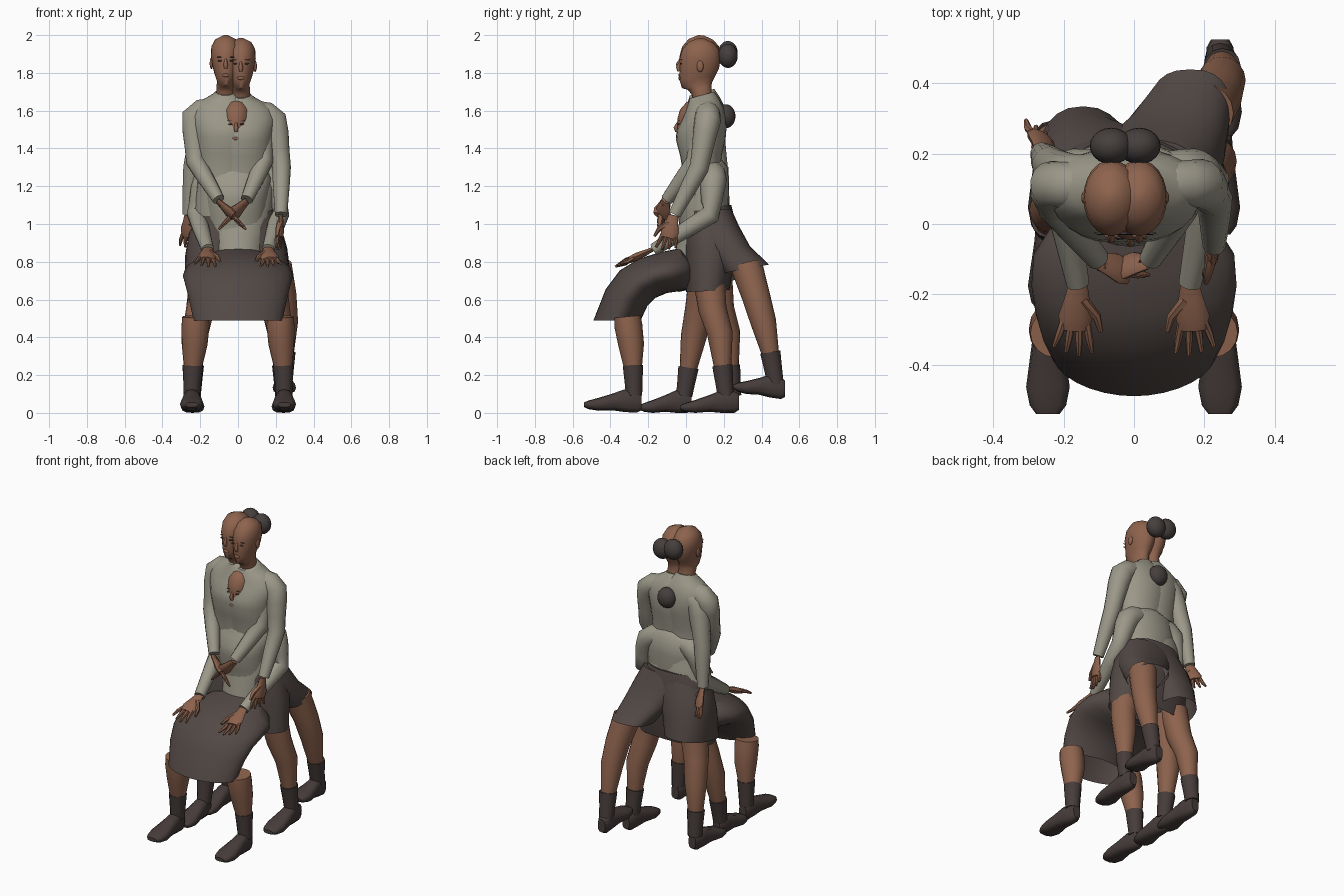
import bpy, bmesh, math
from mathutils import Vector

cube = bpy.data.objects.get("Cube")
if cube:
    bpy.data.objects.remove(cube, do_unlink=True)


def material(name, rgb):
    m = bpy.data.materials.new(name)
    m.use_nodes = True
    m.diffuse_color = (*rgb, 1)
    m.node_tree.nodes["Principled BSDF"].inputs["Base Color"].default_value = (*rgb, 1)
    return m


SKIN = material("brown skin", (0.27, 0.125, 0.075))
SHIRT = material("grey shirt", (0.33, 0.315, 0.25))
SKIRT = material("dark skirt", (0.085, 0.066, 0.06))
SHOE = material("dark shoe", (0.062, 0.046, 0.043))
HAIR = material("dark hair", (0.06, 0.05, 0.047))


def finish(bm, name, mat, angle=50):
    bmesh.ops.recalc_face_normals(bm, faces=bm.faces)
    me = bpy.data.meshes.new(name)
    bm.to_mesh(me)
    bm.free()
    me.materials.append(mat)
    ob = bpy.data.objects.new(name, me)
    bpy.context.collection.objects.link(ob)
    bpy.ops.object.select_all(action='DESELECT')
    ob.select_set(True)
    bpy.context.view_layer.objects.active = ob
    bpy.ops.object.shade_smooth_by_angle(angle=math.radians(angle))
    return ob


def skin_rings(name, mat, frames, seg, power=1.0, caps=(True, True)):
    """Bridge rings given as (centre, half axis, half axis)."""
    bm = bmesh.new()
    rings = []
    for c, u, v in frames:
        ring = []
        for i in range(seg):
            a = math.tau * i / seg
            s, k = math.sin(a), math.cos(a)
            p = c + u * math.copysign(abs(k) ** power, k) + v * math.copysign(abs(s) ** power, s)
            ring.append(bm.verts.new(p))
        rings.append(ring)
    for a, b in zip(rings, rings[1:]):
        for i in range(seg):
            j = (i + 1) % seg
            bm.faces.new((a[i], a[j], b[j], b[i]))
    for ring, on in zip((rings[0], rings[-1]), caps):
        if on:
            bm.faces.new(ring)
    return finish(bm, name, mat)


def loft(name, mat, rings, off=(0, 0, 0), seg=24, power=1.0, caps=(True, True)):
    """Rings as (centre x, half width, front y, front z, back y, back z)."""
    frames = []
    for cx, rx, yf, zf, yb, zb in rings:
        f, b = Vector((cx, yf, zf)), Vector((cx, yb, zb))
        frames.append(((f + b) / 2 + Vector(off), Vector((rx, 0, 0)), (b - f) / 2))
    return skin_rings(name, mat, frames, seg, power, caps)


def tube(name, mat, pts, radii, ref=(1, 0, 0), flat=1.0, seg=14):
    pts = [Vector(p) for p in pts]
    frames = []
    for i, (p, r) in enumerate(zip(pts, radii)):
        t = (pts[min(i + 1, len(pts) - 1)] - pts[max(i - 1, 0)]).normalized()
        u = Vector(ref) - t * t.dot(Vector(ref))
        u.normalize()
        frames.append((p, u * r, t.cross(u) * r * flat))
    return skin_rings(name, mat, frames, seg)


def ball(name, mat, at, size):
    bm = bmesh.new()
    bmesh.ops.create_uvsphere(bm, u_segments=20, v_segments=12, radius=1)
    bmesh.ops.scale(bm, vec=size, verts=bm.verts)
    bmesh.ops.translate(bm, vec=at, verts=bm.verts)
    return finish(bm, name, mat)


def hand(name, wrist, tip, across, spread=0.03):
    """Flat palm, four fingers, and a thumb on the side that across points to."""
    w, t, a = Vector(wrist), Vector(tip), Vector(across).normalized()
    d = t - w
    n = d.normalized().cross(a)
    tube(name + "_palm", SKIN, [w - d * 0.1, w + d * 0.15, w + d * 0.4, w + d * 0.6],
         [0.026, 0.036, 0.049, 0.042], a, 0.42, 10)
    for i in range(4):
        k = (i - 1.5) / 1.5
        base = w + d * 0.5 + a * 0.033 * k
        end = w + d * (1.0 - 0.09 * abs(k - 0.2)) + a * (0.033 + spread) * k
        mid = (base + end) / 2 + n * 0.006
        tube(f"{name}_finger_{i}", SKIN, [base, mid, end], [0.012, 0.011, 0.006], a, 1, 7)
    tube(name + "_thumb", SKIN, [w + d * 0.15 + a * 0.015, w + d * 0.38 + a * 0.06, w + d * 0.6 + a * 0.075],
         [0.017, 0.013, 0.007], n, 1, 7)


def upper_body(name, cx, off):
    """Head, bun and shirt body."""
    at = lambda x, y, z: (cx + x + off[0], y + off[1], z + off[2])
    loft(name + "_head", SKIN, [
        (cx, .06, .04, 1.62, .17, 1.64), (cx, .05, .03, 1.70, .135, 1.70),
        (cx, .048, .01, 1.725, .135, 1.75), (cx, .045, -.022, 1.735, .14, 1.77),
        (cx, .058, -.035, 1.78, .155, 1.80), (cx, .07, -.034, 1.83, .175, 1.84),
        (cx, .079, -.034, 1.89, .183, 1.89), (cx, .076, -.02, 1.94, .175, 1.94),
        (cx, .056, .015, 1.98, .145, 1.975), (cx, .012, .065, 2.0, .095, 1.998)], off)
    tube(name + "_nose", SKIN, [at(0, -.03, 1.875), at(0, -.042, 1.845), at(0, -.036, 1.824)],
         [.005, .012, .009], seg=8)
    ball(name + "_mouth", SKIN, at(0, -.033, 1.787), (.02, .008, .009))
    for s in (-1, 1):
        ball(name + "_ear", SKIN, at(s * .076, .075, 1.85), (.009, .018, .03))
        ball(name + "_eye", HAIR, at(s * .03, -.027, 1.864), (.013, .005, .004))
        ball(name + "_brow", HAIR, at(s * .032, -.026, 1.884), (.017, .004, .002))
    ball(name + "_hair_bun", HAIR, at(0, .222, 1.905), (.061, .052, .064))
    loft(name + "_shirt", SHIRT, [
        (cx, .165, .0, 1.04, .235, 1.06), (cx, .16, -.01, 1.14, .22, 1.15),
        (cx, .145, -.012, 1.26, .185, 1.26), (cx, .155, -.03, 1.37, .19, 1.38),
        (cx, .165, -.053, 1.46, .21, 1.47), (cx, .175, -.047, 1.515, .215, 1.53),
        (cx, .185, -.02, 1.57, .21, 1.58), (cx, .165, .0, 1.62, .20, 1.63),
        (cx, .115, .012, 1.655, .18, 1.67), (cx, .07, .018, 1.672, .16, 1.70),
        (cx, .056, .02, 1.68, .15, 1.715)], off)


def arm(name, shoulder, elbow, wrist):
    """Sleeve that starts inside the shirt and rounds over the shoulder."""
    sh, el, wr = Vector(shoulder), Vector(elbow), Vector(wrist)
    inward = -math.copysign(1, sh.x)
    tube(name + "_sleeve", SHIRT,
         [sh + Vector((inward * .1, 0, .035)), sh + Vector((inward * .045, 0, .022)), sh + Vector((inward * .004, 0, -.012)),
          sh.lerp(el, .3), sh.lerp(el, .65), el, el.lerp(wr, .4), wr],
         [.06, .067, .07, .064, .056, .051, .045, .033], (0, 1, 0))


def foot(name, x, heel, toe, heel_z=0.0, toe_z=0.0):
    rings = []
    for f, rx, top, low in ((0, .026, .10, .015), (.08, .038, .115, 0), (.3, .044, .12, 0), (.5, .052, .095, .006),
                            (.75, .062, .068, 0), (.92, .052, .052, .006), (1, .034, .04, .016)):
        y, z = heel + (toe - heel) * f, heel_z + (toe_z - heel_z) * f
        rings.append((x, rx, y, z + top, y, z + low))
    loft(name + "_shoe", SHOE, rings, seg=12, power=.75)


def leg(name, pts, sock_low, heel, toe, lifts=(0, 0), radii=(.085, .075, .068, .044)):
    tube(name + "_leg", SKIN, pts, radii, seg=16)
    ankle, low = Vector(pts[-1]), Vector(sock_low)
    tube(name + "_sock", SHOE, [ankle + (ankle - low) * .15, ankle.lerp(low, .5), low], [.054, .047, .043], seg=12)
    foot(name, low.x, heel, toe, *lifts)


# Standing figure, hands clasped in front
upper_body("standing", -.065, (0, 0, 0))
for s, side in ((-1, "right"), (1, "left")):
    arm("standing_" + side, (-.055 + s * .18, .11, 1.575), (-.045 + s * .18, .05, 1.33), (-.028 + s * .075, -.1, 1.13))
    hand("standing_" + side, (-.03 + s * .065, -.11, 1.11), (-.03 - s * .055, -.14 + s * .01, .995),
         (s * .6, 0, .7), .014)
    back = .04 if s < 0 else 0
    leg("standing_" + side, [(s * .17, .12 + back, .72), (s * .2, .14 + back, .55), (s * .225, .18 + back, .42),
                             (s * .235, .195 + back, .23)], (s * .24, .21 + back, .09), .28, -.03)
loft("standing_skirt", SKIRT, [
    (-.02, .18, .0, 1.09, .24, 1.1), (-.01, .235, -.01, .98, .27, .98),
    (0, .26, -.01, .85, .27, .85), (0, .27, .0, .64, .23, .65)], power=.85, caps=(True, False))

# Walking figure, left leg trailing
upper_body("walking", .015, (0, 0, -.015))
arm("walking_left", (.195, .115, 1.56), (.23, .07, 1.3), (.228, -.06, 1.05))
hand("walking_left", (.226, -.07, 1.03), (.215, -.11, .86), (-.2, -1, .1), .02)
arm("walking_right", (-.18, .13, 1.56), (-.24, .17, 1.3), (-.262, .2, 1.05))
hand("walking_right", (-.262, .21, 1.03), (-.265, .27, .87), (.8, -.6, 0), .02)
leg("walking_left", [(.2, .32, .78), (.235, .37, .62), (.25, .41, .48), (.25, .45, .3)],
    (.245, .475, .15), .525, .25, (.07, .11))
leg("walking_right", [(-.15, .1, .72), (-.2, .07, .55), (-.23, .04, .4), (-.24, .01, .22)],
    (-.24, -.01, .09), .03, -.245)
loft("walking_skirt_left", SKIRT, [
    (.03, .16, .01, 1.07, .24, 1.08), (.06, .17, .04, .97, .28, .99),
    (.11, .15, .1, .87, .34, .88), (.16, .115, .2, .74, .44, .785)], power=.8, caps=(True, False))
loft("walking_skirt_right", SKIRT, [
    (-.03, .16, .01, 1.07, .24, 1.08), (-.08, .18, -.01, .95, .28, .96),
    (-.13, .15, -.02, .82, .31, .84), (-.145, .135, -.04, .64, .335, .72)], power=.85, caps=(True, False))

# Seated figure, hands resting on the knees
upper_body("seated", -.01, (0, -.012, -.335))
loft("seated_waist", SHIRT, [(0, .13, -.06, .84, .16, .78), (0, .145, -.045, .92, .2, .9),
                             (0, .18, -.02, 1.06, .225, 1.05), (0, .19, .0, 1.18, .228, 1.2),
                             (0, .17, .03, 1.27, .225, 1.3), (0, .1, .06, 1.32, .19, 1.34)])
for s, side in ((-1, "right"), (1, "left")):
    arm("seated_" + side, (s * .175, .145, 1.24), (s * .22, .13, 1.05), (s * .16, -.17, .865))
    hand("seated_" + side, (s * .16, -.185, .862), (s * .175, -.375, .775), (-s, -.1, -.1), .022)
    leg("seated_" + side, [(s * .225, -.31, .51), (s * .225, -.305, .46), (s * .23, -.29, .36), (s * .24, -.28, .23)],
        (s * .245, -.275, .09), -.235, -.54, (0, .015), (.07, .074, .068, .046))
loft("seated_skirt", SKIRT, [
    (0, .13, .05, .79, .04, .70), (0, .23, -.03, .872, .03, .66), (0, .285, -.14, .85, -.03, .645),
    (0, .292, -.25, .815, -.10, .635), (0, .28, -.35, .755, -.16, .61), (0, .262, -.425, .655, -.205, .565),
    (0, .235, -.49, .49, -.24, .49)], seg=32, power=1.05, caps=(True, False))
